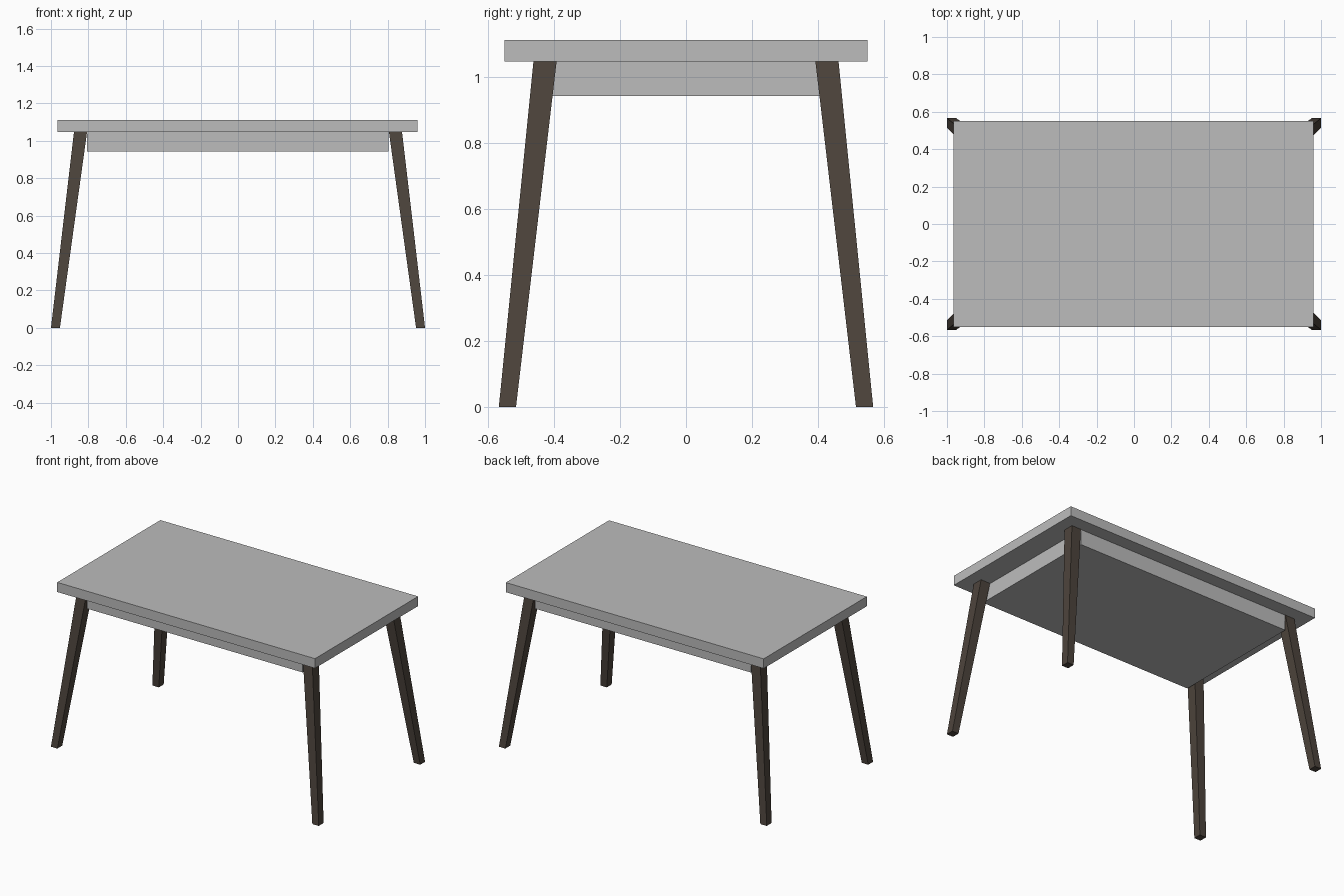
import bpy, bmesh

if "Cube" in bpy.data.objects:
    bpy.data.objects.remove(bpy.data.objects["Cube"])


def material(name, srgb):
    # convert 0-255 display values to linear
    def lin(v):
        v /= 255
        return v / 12.92 if v <= 0.04045 else ((v + 0.055) / 1.055) ** 2.4
    m = bpy.data.materials.new(name)
    m.diffuse_color = [lin(v) for v in srgb] + [1]
    m.use_nodes = True
    m.node_tree.nodes["Principled BSDF"].inputs["Base Color"].default_value = m.diffuse_color
    return m


def tapered_box(name, bottom, top, mat):
    """Box between two level rectangles, each (x0, x1, y0, y1, z)."""
    bm = bmesh.new()
    rings = []
    for x0, x1, y0, y1, z in (bottom, top):
        rings.append([bm.verts.new((x, y, z)) for x, y in
                      ((x0, y0), (x1, y0), (x1, y1), (x0, y1))])
    lo, hi = rings
    bm.faces.new(lo)
    bm.faces.new(hi)
    for i in range(4):
        j = (i + 1) % 4
        bm.faces.new((lo[i], lo[j], hi[j], hi[i]))
    bmesh.ops.recalc_face_normals(bm, faces=bm.faces)
    me = bpy.data.meshes.new(name)
    bm.to_mesh(me)
    bm.free()
    me.materials.append(mat)
    ob = bpy.data.objects.new(name, me)
    bpy.context.collection.objects.link(ob)
    return ob


grey = material("light grey", (188, 188, 188))
brown = material("dark brown wood", (77, 68, 60))

# Table top and the solid apron under it
top_rect = (-0.965, 0.96, -0.55, 0.55)
tapered_box("table_top", (*top_rect, 1.047), (*top_rect, 1.112), grey)
apron_rect = (-0.807, 0.805, -0.46, 0.46)
tapered_box("apron", (*apron_rect, 0.943), (*apron_rect, 1.047), grey)

# Four splayed legs, wider at the top
for sx, side in ((-1, "left"), (1, "right")):
    for sy, end in ((-1, "front"), (1, "back")):
        foot = sorted((sx * 0.952, sx * 1.0)) + sorted((sy * 0.515, sy * 0.567))
        head = sorted((sx * 0.807, sx * 0.877)) + sorted((sy * 0.392, sy * 0.462))
        tapered_box(f"{end}_{side}_leg", (*foot, 0), (*head, 1.047), brown)
